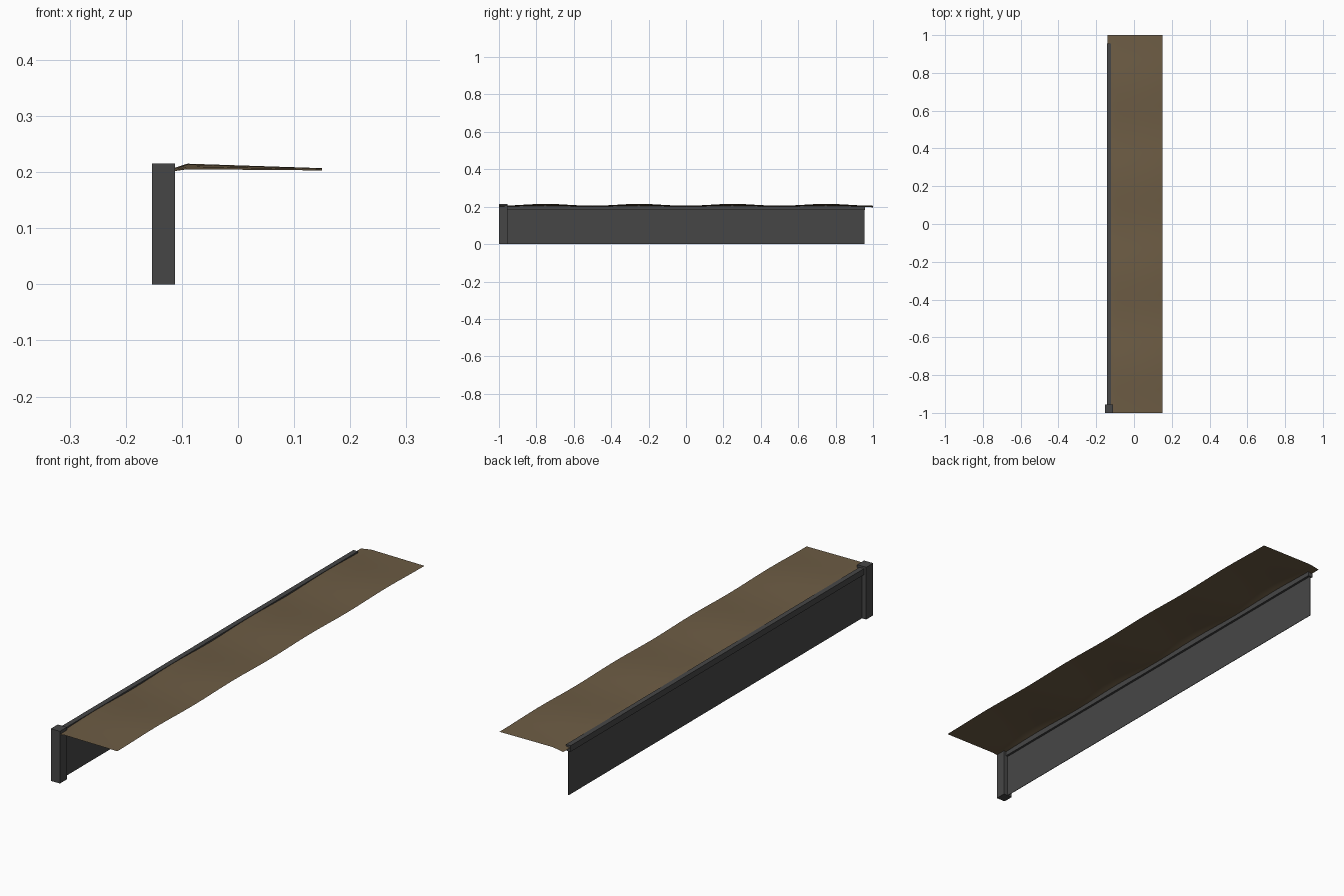
import bpy, bmesh, math

if "Cube" in bpy.data.objects:
    bpy.data.objects.remove(bpy.data.objects["Cube"])


def material(name, rgb):
    m = bpy.data.materials.new(name)
    m.diffuse_color = (*rgb, 1)
    m.use_nodes = True
    m.node_tree.nodes["Principled BSDF"].inputs["Base Color"].default_value = m.diffuse_color
    return m


GREY = material("dark grey metal", (0.062, 0.062, 0.062))
BROWN = material("dirt brown", (0.152, 0.107, 0.058))


def finish(bm, name, mat):
    me = bpy.data.meshes.new(name)
    bm.to_mesh(me)
    bm.free()
    me.materials.append(mat)
    ob = bpy.data.objects.new(name, me)
    bpy.context.collection.objects.link(ob)
    return ob


def box(name, lo, hi, mat):
    bm = bmesh.new()
    bmesh.ops.create_cube(bm, size=1)
    for v in bm.verts:
        v.co = [(a + b) / 2 + c * (b - a) for a, b, c in zip(lo, hi, v.co)]
    return finish(bm, name, mat)


# End post, thin wall panel and the cap rail along its top
box("post", (-0.153, -1.0, 0), (-0.112, -0.955, 0.215), GREY)
box("wall_panel", (-0.1335, -0.955, 0), (-0.1315, 0.955, 0.184), GREY)
box("top_rail", (-0.143, -0.956, 0.182), (-0.122, 0.956, 0.207), GREY)

# Ground sheet: cross-section (x, low z, bump height) swept along y with four gentle bumps
section = [(-0.14, 0.197, 0.003), (-0.112, 0.202, 0.006),
           (-0.09, 0.205, 0.010), (0.15, 0.203, 0.004)]
steps = 32
bm = bmesh.new()
rows = []
for i in range(steps + 1):
    y = -1 + 2 * i / steps
    wave = 0.5 - 0.5 * math.cos(math.tau * y / 0.5)
    rows.append([bm.verts.new((x, y, z + h * wave)) for x, z, h in section])
for a, b in zip(rows, rows[1:]):
    for j in range(len(section) - 1):
        bm.faces.new((a[j], a[j + 1], b[j + 1], b[j]))
for f in bm.faces:
    f.smooth = True
finish(bm, "ground_sheet", BROWN)
